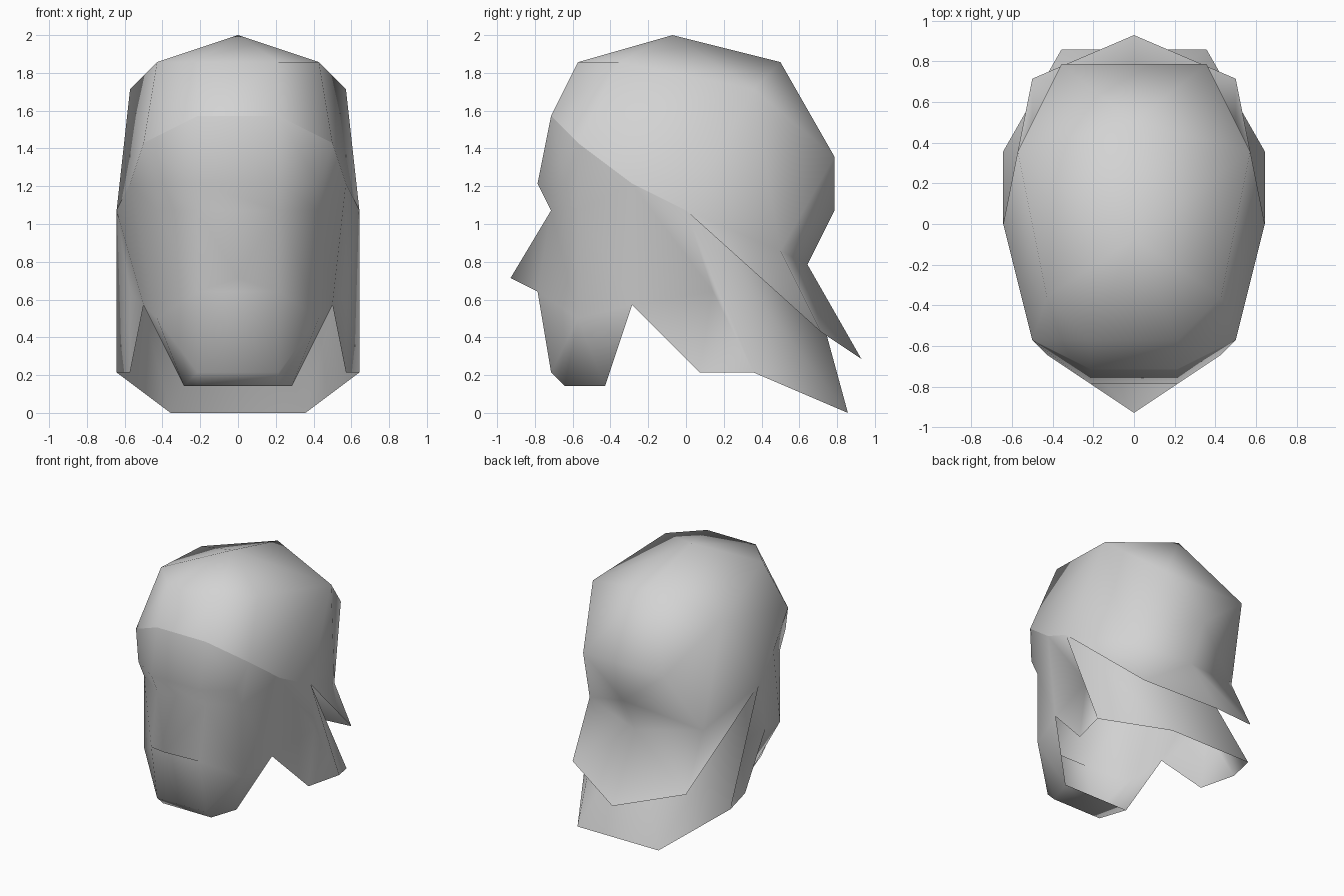
import bpy
import bmesh
from mathutils import Vector

cube = bpy.data.objects.get("Cube")
if cube:
    bpy.data.objects.remove(cube, do_unlink=True)

GRID = 1 / 14  # all corners sit on a coarse modelling grid

grey = bpy.data.materials.new("plain_grey")
grey.use_nodes = True
grey.diffuse_color = (0.65, 0.65, 0.65, 1)
grey.node_tree.nodes["Principled BSDF"].inputs["Base Color"].default_value = grey.diffuse_color


def build_shell(name, points, patches):
    """Mirrored smooth shell: a trailing underscore names the opposite-side point."""
    bm = bmesh.new()
    verts = {}
    for key, (x, y, z) in points.items():
        verts[key] = bm.verts.new(Vector((x, y, z)) * GRID)
        verts[key + "_"] = bm.verts.new(Vector((-x, y, z)) * GRID) if x else verts[key]

    def other(key):
        return key[:-1] if key.endswith("_") else key + "_"

    done = set()
    for patch in patches:
        keys = patch.split()
        for side in (keys, [other(k) for k in reversed(keys)]):
            corners = [verts[k] for k in side]
            if frozenset(corners) not in done:
                done.add(frozenset(corners))
                bm.faces.new(corners).smooth = True

    # Turn the shell outward
    bmesh.ops.recalc_face_normals(bm, faces=bm.faces)
    middle = Vector((0, 0, 1))
    facing = sum(f.normal.dot(f.calc_center_median() - middle) * f.calc_area() for f in bm.faces)
    if facing < 0:
        bmesh.ops.reverse_faces(bm, faces=bm.faces)

    mesh = bpy.data.meshes.new(name)
    bm.to_mesh(mesh)
    bm.free()
    mesh.materials.append(grey)
    obj = bpy.data.objects.new(name, mesh)
    bpy.context.scene.collection.objects.link(obj)


# Corners shared by hair and face: hairline and nape
seam = {
    "hairline": (3, -10, 22),
    "temple": (7, -8, 20),
    "sideburn": (8, -4, 17),
    "ear": (9, 0, 15),
    "nape": (0, 9, 11),
}

# Hair cap with a flared flap at the back
hair_points = seam | {
    "peak": (0, -1, 28),
    "front": (3, -8, 26),
    "corner": (6, -5, 26),
    "rear": (8, 5, 24),
    "crown": (0, 7, 26),
    "upper": (5, 11, 19),
    "lower": (0, 11, 15),
    "crease": (7, 7, 12),
    "flap": (7, 10, 6),
    "tip": (0, 13, 4),
}
build_shell("hair", hair_points, [
    # top
    "front_ front peak", "front corner peak", "corner rear peak", "rear crown peak",
    # forehead and sides
    "hairline_ hairline front front_", "hairline temple corner front",
    "temple rear corner", "temple sideburn rear", "sideburn ear rear",
    "ear crease rear",
    # back
    "rear upper crown", "crown upper upper_", "rear crease upper",
    "upper lower upper_", "upper crease lower", "crease nape lower",
    # flap
    "ear flap crease", "crease flap nape", "nape flap tip",
])

# Face, jaw and neck
face_points = seam | {
    "brow": (3, -11, 17),
    "browside": (6, -9, 17),
    "eye": (3, -10, 15),
    "eyeside": (6, -8, 15),
    "nose": (0, -13, 10),
    "lip": (3, -11, 9),
    "cheek": (6, -8, 7),
    "chin": (3, -10, 3),
    "chinbase": (3, -9, 2),
    "jaw": (4, -6, 2),
    "notch": (7, -4, 8),
    "neckside": (8, 2, 9),
    "neckfront": (8, 1, 3),
    "shoulder": (9, 5, 3),
    "neckback": (5, 12, 0),
}
build_shell("face_and_neck", face_points, [
    # brow and eyes
    "hairline_ hairline brow brow_", "hairline temple browside brow",
    "brow_ brow eye eye_", "brow browside eyeside eye",
    "temple sideburn eyeside browside",
    # nose
    "eye_ eye nose", "eye lip nose", "lip lip_ nose",
    # cheeks and chin
    "eye eyeside cheek lip", "eyeside sideburn notch cheek",
    "lip_ lip chin chin_", "lip cheek chin", "cheek jaw chinbase chin",
    "cheek notch jaw", "chin_ chin chinbase chinbase_",
    "chinbase_ chinbase jaw jaw_",
    # neck
    "sideburn ear neckside notch", "notch neckside neckfront",
    "neckside shoulder neckfront", "ear shoulder neckside",
    "ear neckback shoulder", "ear nape neckback",
    "nape neckback_ neckback",
])
